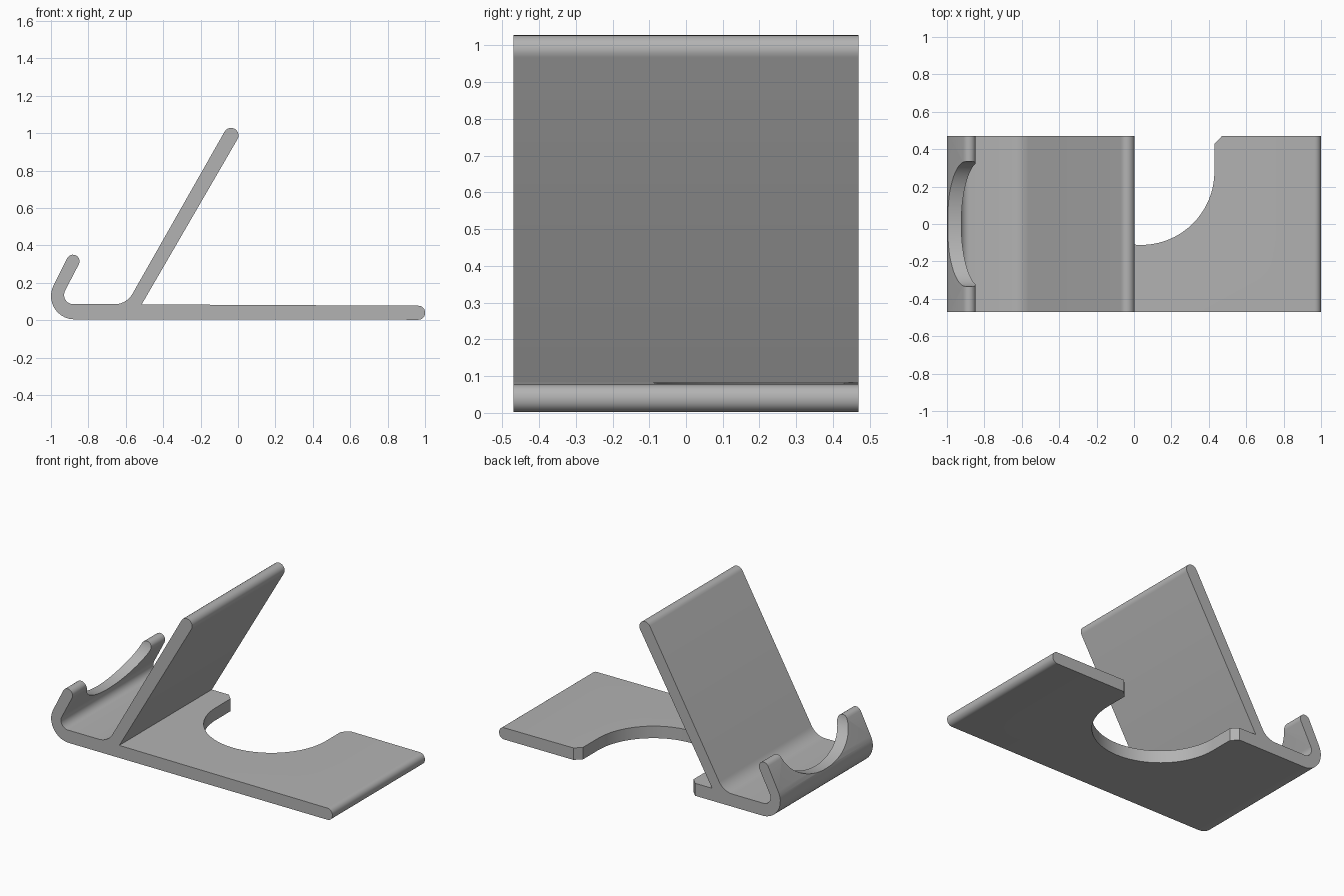
import bpy, bmesh, math
from mathutils import Vector

if "Cube" in bpy.data.objects:
    bpy.data.objects.remove(bpy.data.objects["Cube"])

HALF = 0.47  # half depth of the stand

grey = bpy.data.materials.new("plain grey")
grey.diffuse_color = (0.45, 0.45, 0.45, 1)
grey.use_nodes = True
grey.node_tree.nodes["Principled BSDF"].inputs["Base Color"].default_value = grey.diffuse_color


def arc(cx, cz, rx, a0, a1, n=10, rz=None):
    """Points on an arc, angles in degrees."""
    rz = rz or rx
    angles = [math.radians(a0 + (a1 - a0) * i / n) for i in range(n + 1)]
    return [(cx + rx * math.cos(a), cz + rz * math.sin(a)) for a in angles]


def prism(name, outline, place, sweep):
    """Extrude a closed 2D outline into a solid."""
    bm = bmesh.new()
    face = bm.faces.new([bm.verts.new(place(u, v)) for u, v in outline])
    ext = bmesh.ops.extrude_face_region(bm, geom=[face])
    verts = [g for g in ext["geom"] if isinstance(g, bmesh.types.BMVert)]
    bmesh.ops.translate(bm, verts=verts, vec=Vector(sweep))
    bmesh.ops.recalc_face_normals(bm, faces=bm.faces)
    mesh = bpy.data.meshes.new(name)
    bm.to_mesh(mesh)
    bm.free()
    mesh.materials.append(grey)
    obj = bpy.data.objects.new(name, mesh)
    bpy.context.collection.objects.link(obj)
    return obj


def cut(obj, cutter):
    mod = obj.modifiers.new("cut", "BOOLEAN")
    mod.operation = "DIFFERENCE"
    mod.solver = "EXACT"
    mod.object = cutter
    bpy.context.view_layer.objects.active = obj
    bpy.ops.object.modifier_apply(modifier=mod.name)
    bpy.data.objects.remove(cutter)


# Side profile: base plate, curled front lip and leaning back rest in one strip
profile = (
    arc(-0.875, 0.129, 0.125, 270, 152)           # outside of the lip bend
    + arc(-0.882, 0.315, 0.035, 152, -28)         # rounded lip tip
    + arc(-0.88, 0.135, 0.05, 152, 270)           # inside of the lip bend
    + arc(-0.66, 0.195, 0.11, 270, 330)           # fillet under the rest
    + arc(-0.037, 0.988, 0.04, 150, -30)          # rounded top of the rest
    + [(-0.515, 0.084)]                           # sharp corner behind the rest
    + arc(0.965, 0.042, 0.035, 90, 0, 6)          # rounded end of the base
    + arc(0.965, 0.037, 0.035, 0, -90, 6)
)
stand = prism("phone_stand", profile, lambda x, z: (x, -HALF, z), (0, 2 * HALF, 0))

# U-shaped slot through the base, open at the back with chamfered corners
cx, r = 0.038, 0.392
slot = arc(cx, 0.28, r, 180, 360, 40) + [
    (cx + r, HALF - 0.04), (cx + r + 0.04, HALF), (cx + r + 0.04, HALF + 0.1),
    (cx - r - 0.04, HALF + 0.1), (cx - r - 0.04, HALF), (cx - r, HALF - 0.04)]
cut(stand, prism("slot_cutter", slot, lambda x, y: (x, y, -0.1), (0, 0, 0.25)))

# Rounded scoop through the front lip
scoop = arc(0, 0.36, 0.335, 180, 360, 40, 0.2) + [(0.335, 0.5), (-0.335, 0.5)]
cut(stand, prism("scoop_cutter", scoop, lambda y, z: (-1.1, y, z), (0.35, 0, 0)))

# Smooth the rounded edges, keep the corners sharp
bpy.ops.object.select_all(action="DESELECT")
stand.select_set(True)
bpy.context.view_layer.objects.active = stand
bpy.ops.object.shade_smooth_by_angle(angle=math.radians(30))
